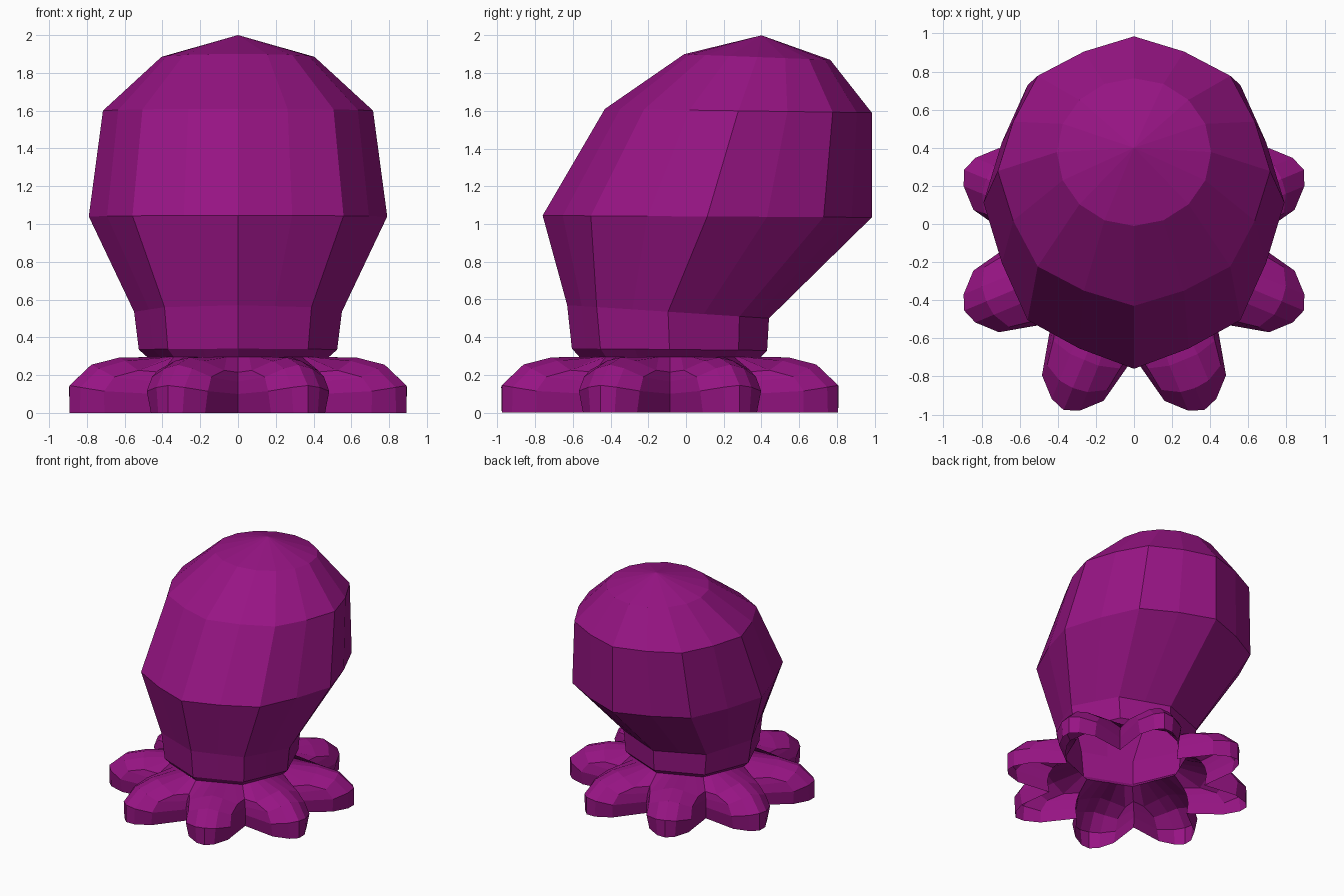
import bpy, bmesh, math
from math import sin, cos, radians

if "Cube" in bpy.data.objects:
    bpy.data.objects.remove(bpy.data.objects["Cube"])

mat = bpy.data.materials.new("purple")
mat.diffuse_color = (0.31, 0.007, 0.23, 1)
mat.use_nodes = True
mat.node_tree.nodes["Principled BSDF"].inputs["Base Color"].default_value = mat.diffuse_color


def loft(name, rings, end_cap=None):
    """Skin closed rings of equal size; the optional cap is an apex point."""
    bm = bmesh.new()
    loops = [[bm.verts.new(p) for p in r] for r in rings]
    n = len(loops[0])
    for a, b in zip(loops, loops[1:]):
        for i in range(n):
            j = (i + 1) % n
            bm.faces.new((a[i], a[j], b[j], b[i]))
    if end_cap:
        v = bm.verts.new(end_cap)
        for i in range(n):
            bm.faces.new((loops[-1][i], loops[-1][(i + 1) % n], v))
    me = bpy.data.meshes.new(name)
    bm.to_mesh(me)
    bm.free()
    me.materials.append(mat)
    ob = bpy.data.objects.new(name, me)
    bpy.context.collection.objects.link(ob)
    return ob


# Head: leaning rings (half width, front y, back y, front z, back z, in-between bulge)
head_rings = [
    (0.48, -0.565, 0.395, 0.295, 0.295, 0.924),
    (0.525, -0.605, 0.43, 0.34, 0.33, 0.924),
    (0.55, -0.63, 0.44, 0.57, 0.50, 0.926),
    (0.79, -0.76, 0.985, 1.045, 1.035, 0.95),
    (0.715, -0.43, 0.985, 1.61, 1.59, 0.96),
    (0.405, -0.01, 0.765, 1.90, 1.87, 1.0),
]
rings = []
for hw, y0, y1, z0, z1, bulge in head_rings:
    ring = []
    for i in range(16):
        a = math.tau * i / 16
        k = bulge if i % 2 else 1
        t = 0.5 - 0.5 * cos(a) * k
        ring.append((hw * k * sin(a), y0 + (y1 - y0) * t, z0 + (z1 - z0) * t))
    rings.append(ring)
loft("head", rings, end_cap=(0, 0.40, 2.0))

# Tentacle skirt, a hollow shell open underneath.
# Each row: ridge (r, z), shoulder and side (r, half width, z), valley (r, z)
skirt_rows = [
    ((0.443, 0.296), (0.445, 0.06, 0.296), (0.445, 0.12, 0.296), (0.48, 0.296)),
    ((0.68, 0.293), (0.68, 0.08, 0.275), (0.65, 0.19, 0.225), (0.57, 0.215)),
    ((0.84, 0.255), (0.83, 0.08, 0.235), (0.78, 0.17, 0.190), (0.60, 0.165)),
    ((0.965, 0.145), (0.935, 0.08, 0.135), (0.84, 0.175, 0.115), (0.615, 0.10)),
    ((0.965, 0.000), (0.935, 0.07, 0.000), (0.83, 0.155, 0.000), (0.60, 0.0)),
]
CY = -0.085
rings = []
for ridge, shoulder, side, valley in skirt_rows:
    ring = []
    for k in range(8):
        a = radians(22.5 + 45 * k)
        pts = [(d, s * w, z) for s, (d, w, z) in ((-1, side), (-1, shoulder))]
        pts += [(ridge[0], 0, ridge[1]), shoulder, side]
        for d, w, z in pts:
            ring.append((d * cos(a) - w * sin(a), CY + d * sin(a) + w * cos(a), z))
        b = a + radians(22.5)
        ring.append((valley[0] * cos(b), CY + valley[0] * sin(b), valley[1]))
    rings.append(ring)
loft("tentacles", rings[::-1])
